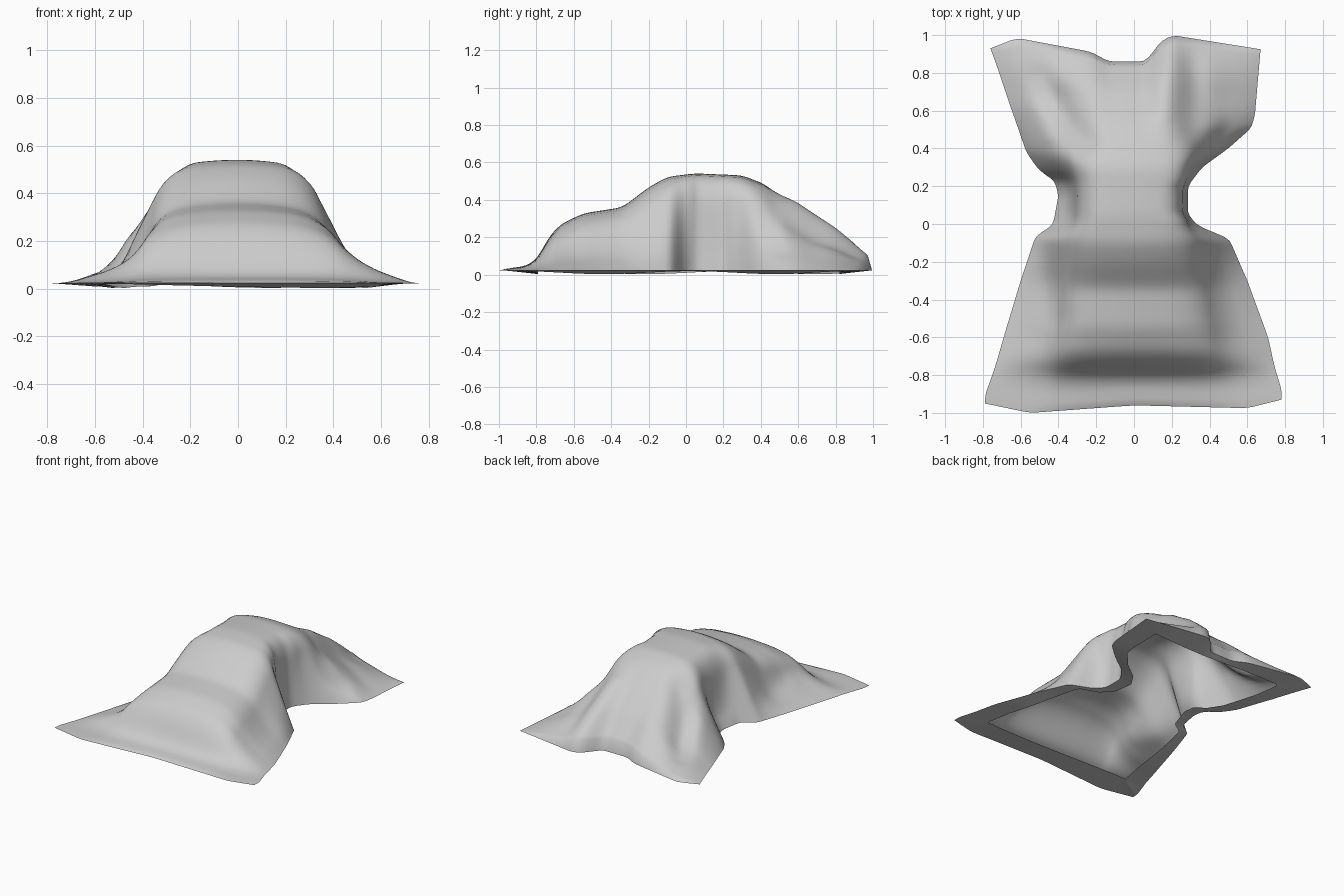
import bpy
import bmesh
from math import exp, sin
from mathutils import Vector

cube = bpy.data.objects.get("Cube")
if cube:
    bpy.data.objects.remove(cube, do_unlink=True)

ROWS, HALF = 90, 24
RIM = 0.023


def linear(points, t):
    if t <= points[0][0]:
        return points[0][1]
    for (a, p), (b, q) in zip(points, points[1:]):
        if t <= b:
            return p + (q - p) * (t - a) / (b - a)
    return points[-1][1]


def soft(points, t, width=0.035):
    """Polyline value averaged over a small window, which rounds its corners."""
    width = min(width, t - points[0][0], points[-1][0] - t)
    if width <= 0:
        return linear(points, t)
    return sum(linear(points, t + width * k / 4) for k in range(-4, 5)) / 9


# Long profiles, front to back: crest height, side outlines, shoulder and flank
crest = [(-1, .03), (-.86, .05), (-.79, .1), (-.75, .18), (-.68, .27), (-.55, .335),
         (-.34, .368), (-.2, .475), (-.1, .53), (.05, .547), (.3, .537), (.42, .49),
         (.6, .395), (.8, .265), (1, .09)]
edges = {
    -1: [(-1, .79), (-.93, .785), (-.6, .69), (-.3, .6), (-.06, .52), (-.01, .43),
         (.15, .4), (.23, .42), (.28, .5), (.38, .57), (.65, .66), (1, .76)],
    1: [(-1, .78), (-.92, .78), (-.6, .71), (-.3, .6), (-.07, .5), (-.02, .35),
        (.05, .285), (.2, .285), (.3, .36), (.4, .5), (.52, .62), (.6, .64), (1, .67)],
}
shoulder = {
    -1: [(-1, .4), (-.65, .35), (-.4, .33), (-.2, .3), (0, .28), (.35, .29), (.6, .23), (1, .2)],
    1: [(-1, .4), (-.65, .35), (-.4, .32), (-.2, .29), (0, .27), (.35, .27), (.6, .21), (1, .2)],
}
shoulder_z = [(-1, .95), (-.6, .9), (-.3, .91), (0, .955), (.4, .95), (1, .93)]
flank = {
    -1: [(-1, .35), (-.4, .3), (-.06, .5), (.1, .38), (.22, .38), (.4, .48), (1, .5)],
    1: [(-1, .45), (-.4, .45), (-.06, .5), (.15, .65), (.4, .52), (1, .5)],
}
flank_z = [(-1, .8), (-.8, .45), (-.6, .33), (-.3, .36), (-.08, .54), (-.03, .5), (.05, .28),
           (.2, .28), (.35, .55), (.7, .38), (1, .5)]
front_line = [(-.79, .95), (-.55, 1), (0, .96), (.6, .975), (.78, .93)]
back_line = [(-.76, .93), (-.62, .985), (-.22, .91), (-.14, .86), (.07, .86),
             (.13, .96), (.2, 1), (.67, .925)]

# Soft folds: start, end, width, height
folds = [((-.64, .92), (-.45, .48), .07, .03),
         ((-.5, .8), (-.28, .45), .08, -.05),
         ((.32, .9), (.3, .5), .07, -.03),
         ((.19, 1), (.17, .6), .06, .015),
         ((-.5, -.15), (-.42, -.5), .07, -.02),
         ((.38, .4), (.5, .5), .06, -.03)]


def fold_height(x, y):
    total = 0
    p = Vector((x, y))
    for a, b, width, height in folds:
        a, b = Vector(a), Vector(b)
        d = b - a
        t = max(0, min(1, (p - a).dot(d) / d.length_squared))
        total += height * exp(-((p - a - d * t).length / width) ** 2)
    return total


def cloth_point(y, side, t):
    """Point on the cross-section at y; t runs from 0 at the crest to 3 at the rim."""
    top = soft(crest, y)
    edge = soft(edges[side], y, .025)
    sx = min(soft(shoulder[side], y), edge * .88)
    sz = top * soft(shoulder_z, y)
    mx = sx + (edge - sx) * soft(flank[side], y)
    mz = max(RIM, top * soft(flank_z, y))
    across = [(-1, -sx), (0, 0), (1, sx), (2, mx), (3, edge)]
    down = [(-1, sz), (0, top), (1, sz), (2, mz), (3, RIM)]
    x = side * soft(across, t, .4)
    z = soft(down, t, .4)
    z = max(RIM, z + fold_height(x, y) * min(1, max(0, (z - RIM) / .15)))
    if y > .4:
        y = .4 + (y - .4) * (soft(back_line, x) - .4) / .6
    if y < -.75:
        y = -.75 + (y + .75) * (soft(front_line, x) - .75) / .25
    return Vector((x, y, z))


# Draped cloth surface
bm = bmesh.new()
grid = []
for r in range(ROWS + 1):
    y = -1 + 2 * r / ROWS
    row = [cloth_point(y, 1 if c > 0 else -1, 3 * abs(c) / HALF) for c in range(-HALF, HALF + 1)]
    grid.append([bm.verts.new(p) for p in row])
for v in grid[0] + grid[-1]:
    v.co.z = RIM
for lower, upper in zip(grid, grid[1:]):
    for c in range(2 * HALF):
        bm.faces.new((lower[c], lower[c + 1], upper[c + 1], upper[c]))

# Flat hem turned in under the rim, wider toward the front and back
loop = (grid[0][:-1] + [row[-1] for row in grid[:-1]]
        + grid[-1][:0:-1] + [row[0] for row in grid[:0:-1]])
n = len(loop)
inner = []
for i, v in enumerate(loop):
    side = 1 if v.co.x > 0 else -1
    y = max(-.79, min(.82, v.co.y))
    reach = linear(edges[side], y) - .07 - .11 * abs(y)
    x = side * min(abs(v.co.x), reach)
    inner.append(bm.verts.new((x, y, .011 + .008 * sin(i * .15))))
for i in range(n):
    j = (i + 1) % n
    bm.faces.new((loop[j], loop[i], inner[i], inner[j]))

mesh = bpy.data.meshes.new("draped_cloth")
bm.to_mesh(mesh)
bm.free()
cloth = bpy.data.objects.new("draped_cloth", mesh)
bpy.context.collection.objects.link(cloth)

# Plain grey fabric
grey = bpy.data.materials.new("grey_fabric")
grey.use_nodes = True
grey.diffuse_color = (.6, .6, .6, 1)
grey.node_tree.nodes["Principled BSDF"].inputs["Base Color"].default_value = (.6, .6, .6, 1)
mesh.materials.append(grey)

bpy.ops.object.select_all(action="DESELECT")
cloth.select_set(True)
bpy.context.view_layer.objects.active = cloth
bpy.ops.object.shade_smooth_by_angle(angle=.9)
